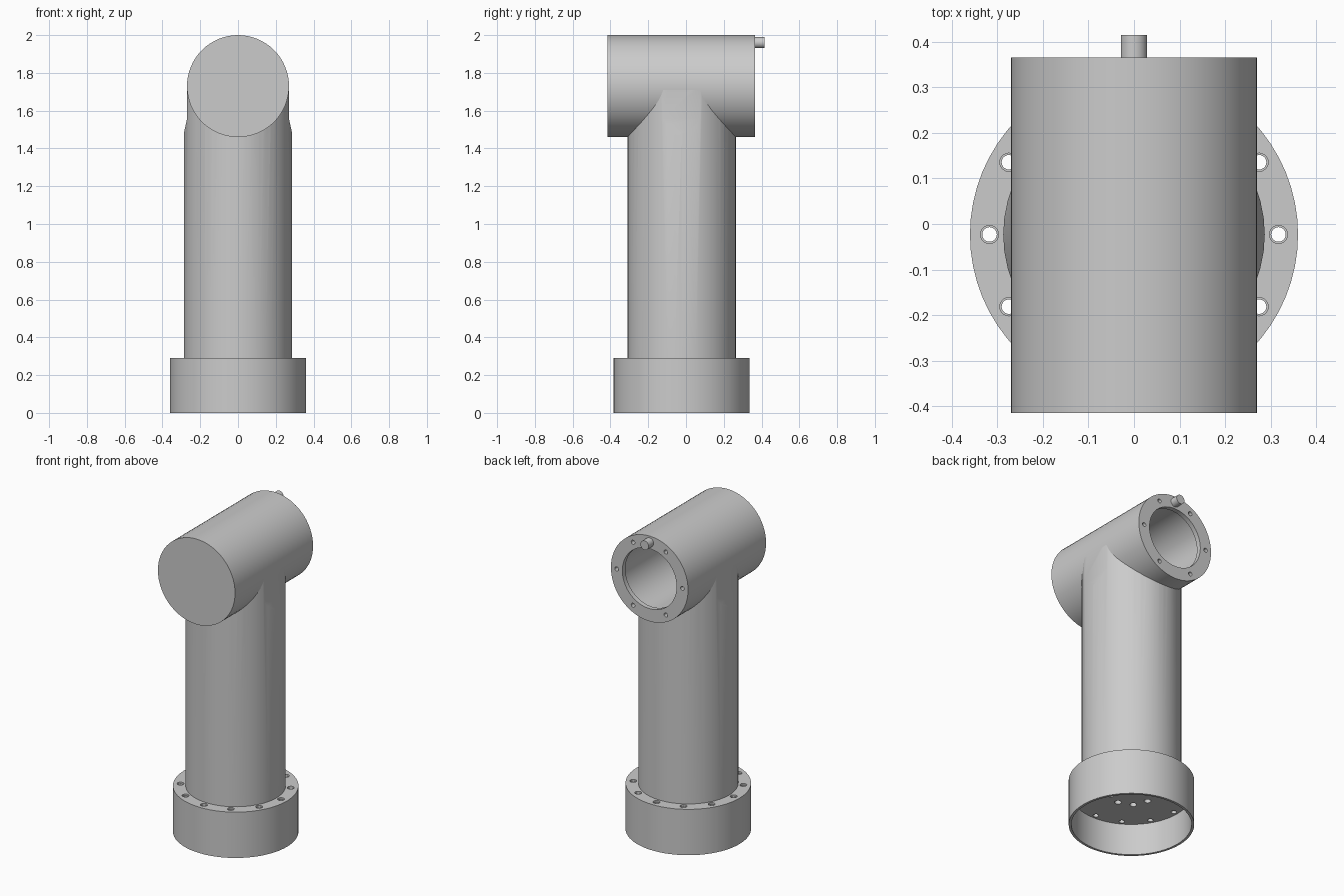
import bpy, bmesh
from math import pi, cos, sin
from mathutils import Matrix

if "Cube" in bpy.data.objects:
    bpy.data.objects.remove(bpy.data.objects["Cube"], do_unlink=True)

GREY = (0.6, 0.6, 0.6, 1)
grey = bpy.data.materials.new("plain grey")
grey.use_nodes = True
grey.diffuse_color = GREY
grey.node_tree.nodes["Principled BSDF"].inputs["Base Color"].default_value = GREY

AXIS_Y = -0.023      # centre line of the upright tube
BARREL_Z = 1.73      # centre line of the horizontal barrel
UPRIGHT = Matrix.Translation((0, AXIS_Y, 0))
LYING = Matrix.Translation((0, 0, BARREL_Z)) @ Matrix.Rotation(-pi / 2, 4, 'X')


def finish(name, bm, matrix):
    bmesh.ops.recalc_face_normals(bm, faces=bm.faces)
    bm.transform(matrix)
    mesh = bpy.data.meshes.new(name)
    bm.to_mesh(mesh)
    bm.free()
    obj = bpy.data.objects.new(name, mesh)
    bpy.context.collection.objects.link(obj)
    mesh.materials.append(grey)
    return obj


def lathe(name, profile, matrix, steps=48):
    """Spin a (radius, height) profile about the local z axis."""
    bm = bmesh.new()
    verts = [bm.verts.new((r, 0, z)) for r, z in profile]
    edges = [bm.edges.new(pair) for pair in zip(verts, verts[1:])]
    bmesh.ops.spin(bm, geom=verts + edges, cent=(0, 0, 0), axis=(0, 0, 1),
                   angle=2 * pi, steps=steps)
    bmesh.ops.remove_doubles(bm, verts=bm.verts, dist=1e-4)
    return finish(name, bm, matrix)


def hole_ring(name, count, ring, radius, low, high, matrix):
    """A ring of small cylinders used as drills."""
    bm = bmesh.new()
    for i in range(count):
        a = 2 * pi * i / count
        place = Matrix.Translation((ring * cos(a), ring * sin(a), (low + high) / 2))
        bmesh.ops.create_cone(bm, cap_ends=True, segments=20, radius1=radius,
                              radius2=radius, depth=high - low, matrix=place)
    return finish(name, bm, matrix)


def boolean(obj, cutter, operation='DIFFERENCE'):
    cutter.hide_render = True
    mod = obj.modifiers.new("cut", 'BOOLEAN')
    mod.operation, mod.object, mod.solver = operation, cutter, 'EXACT'
    bpy.context.view_layer.objects.active = obj
    bpy.ops.object.modifier_apply(modifier=mod.name)
    bpy.data.objects.remove(cutter, do_unlink=True)


# Base flange: a cup open below, with a thick top plate
flange = lathe("base_flange", [(0, 0.2), (0.345, 0.2), (0.345, 0), (0.36, 0),
                               (0.36, 0.29), (0, 0.29)], UPRIGHT, 64)
boolean(flange, hole_ring("bolt_drill", 12, 0.317, 0.016, 0.15, 0.35, UPRIGHT))
boolean(flange, hole_ring("bolt_recess", 12, 0.317, 0.02, 0.28, 0.35, UPRIGHT))
boolean(flange, hole_ring("cable_drill", 8, 0.12, 0.02, 0.15, 0.28, UPRIGHT))

# Horizontal barrel: closed front, stepped bore open at the back
barrel = lathe("barrel", [(0, -0.415), (0.27, -0.415), (0.27, 0.365), (0.19, 0.365),
                          (0.19, 0.335), (0.2, 0.335), (0.2, -0.385), (0, -0.385)],
               LYING, 64)
boolean(barrel, hole_ring("rim_drill", 6, 0.23, 0.013, 0.3, 0.4, LYING))

# Upright tube, its sides trimmed to the barrel's width near the top
tube = lathe("upright_tube", [(0, 0.27), (0.287, 0.27), (0.287, BARREL_Z),
                              (0, BARREL_Z)], UPRIGHT)
bm = bmesh.new()
outline = [(0.4, 0.1), (0.4, 1.48), (0.287, 1.48), (0.269, 1.56), (0.269, 1.9)]
outline += [(-x, z) for x, z in reversed(outline)]
face = bm.faces.new([bm.verts.new((x, -0.5, z)) for x, z in outline])
side = bmesh.ops.extrude_face_region(bm, geom=[face])["geom"]
bmesh.ops.translate(bm, vec=(0, 1, 0),
                    verts=[v for v in side if isinstance(v, bmesh.types.BMVert)])
boolean(tube, finish("trim_block", bm, Matrix()), 'INTERSECT')
boolean(tube, lathe("bore_cutter", [(0, -0.4), (0.22, -0.4), (0.22, 0.35), (0, 0.35)],
                    LYING))

# Locating pin above the bore
pin = lathe("locating_pin", [(0, 0.34), (0.029, 0.34), (0.029, 0.415), (0, 0.415)],
            LYING @ Matrix.Translation((0, -0.23, 0)), 24)

# Smooth the round walls, keep the rims sharp
bpy.ops.object.select_all(action='DESELECT')
for part in (flange, barrel, tube, pin):
    part.select_set(True)
bpy.context.view_layer.objects.active = tube
bpy.ops.object.shade_smooth_by_angle(angle=pi / 6)
